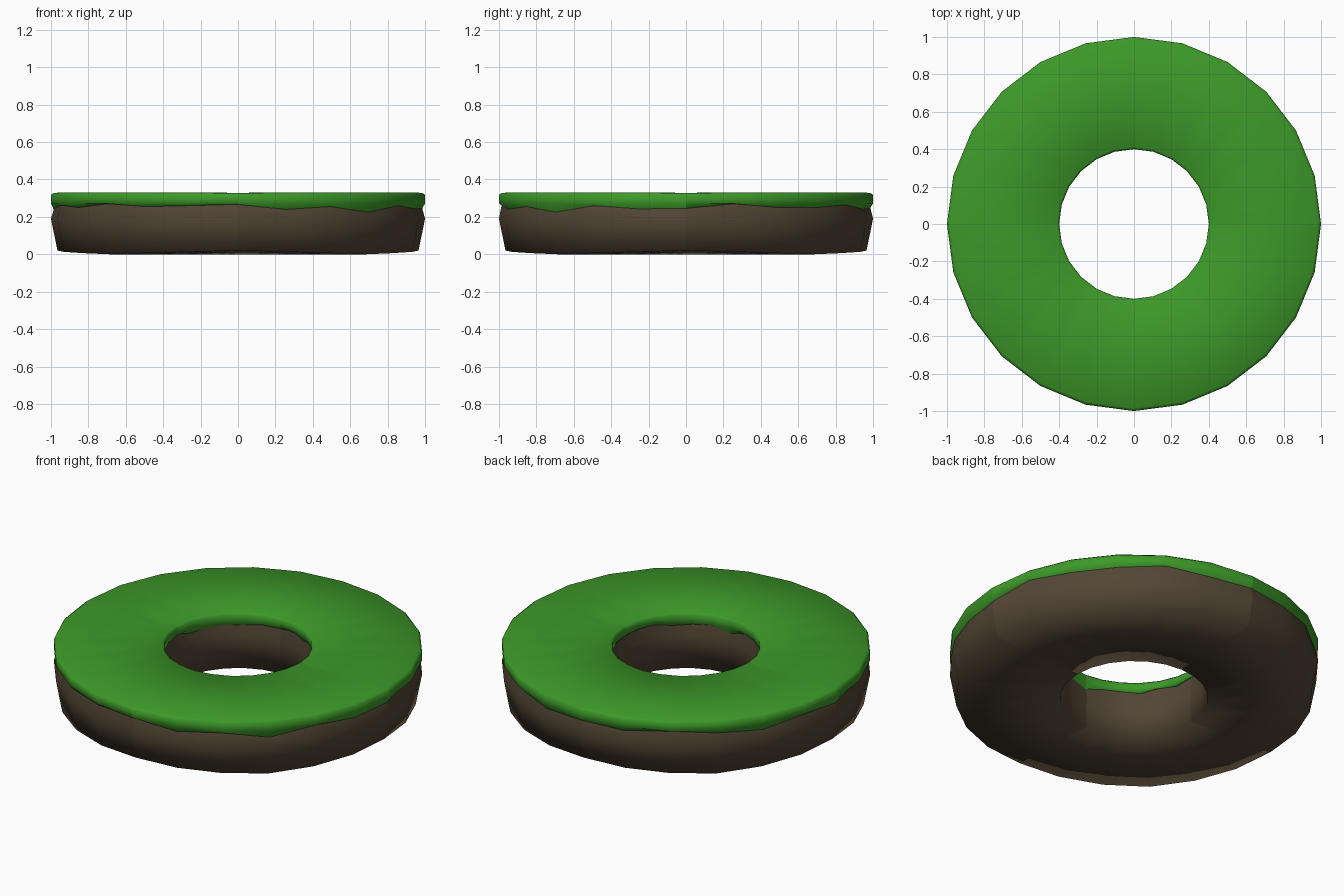
import bpy, bmesh, math

if "Cube" in bpy.data.objects:
    bpy.data.objects.remove(bpy.data.objects["Cube"])

def material(name, rgb):
    m = bpy.data.materials.new(name)
    m.diffuse_color = (*rgb, 1)
    m.use_nodes = True
    m.node_tree.nodes["Principled BSDF"].inputs["Base Color"].default_value = m.diffuse_color
    return m

GRASS = material("grass green", (0.046, 0.32, 0.022))
DIRT = material("earth brown", (0.086, 0.061, 0.035))

# Wavy lower edge of the turf, one height per 15 degrees, starting at +x
LIP = [.245, .27, .25, .25, .265, .24, .25, .245, .265, .25, .235, .26,
       .24, .262, .25, .27, .255, .26, .267, .24, .255, .225, .26, .243]

def grass_profile(i, k):
    top = 0.328 if k in (0, 6) else 0.33      # tiny groove at the joints
    inner = LIP[(i * 5 + 3) % 24] + 0.012
    return [(.41, inner), (.40, .275), (.40, .318), (.412, top),
            (.985, top), (1.0, .318), (1.0, .272), (.985, LIP[i % 24])]

def dirt_profile(i, k):
    low = 0.02 * abs(k - 3) / 3               # underside lifts toward the joints
    inner = LIP[(i * 5 + 3) % 24] + 0.012
    return [(.985, LIP[i % 24]), (1.0, .19), (.965, low),
            (.40, 0), (.40, .19), (.41, inner)]

def quarter(name, profile, mat, q):
    """Sweep a profile through 90 degrees in six flat-sided steps."""
    bm = bmesh.new()
    rings = []
    for k in range(7):
        i = q * 6 + k
        a = math.radians(15 * i)
        rings.append([bm.verts.new((r * math.cos(a), r * math.sin(a), z))
                      for r, z in profile(i, k)])
    for a, b in zip(rings, rings[1:]):
        for j in range(len(a) - 1):
            # profiles run inner -> top -> outer -> bottom, so this faces outward
            f = bm.faces.new((a[j], a[j + 1], b[j + 1], b[j]))
            f.smooth = True
    me = bpy.data.meshes.new(name)
    bm.to_mesh(me)
    bm.free()
    me.materials.append(mat)
    bpy.context.collection.objects.link(bpy.data.objects.new(name, me))

# Four ring quarters, each with a turf cap and an earth base
for q in range(4):
    quarter(f"turf_quarter_{q + 1}", grass_profile, GRASS, q)
    quarter(f"earth_quarter_{q + 1}", dirt_profile, DIRT, q)
